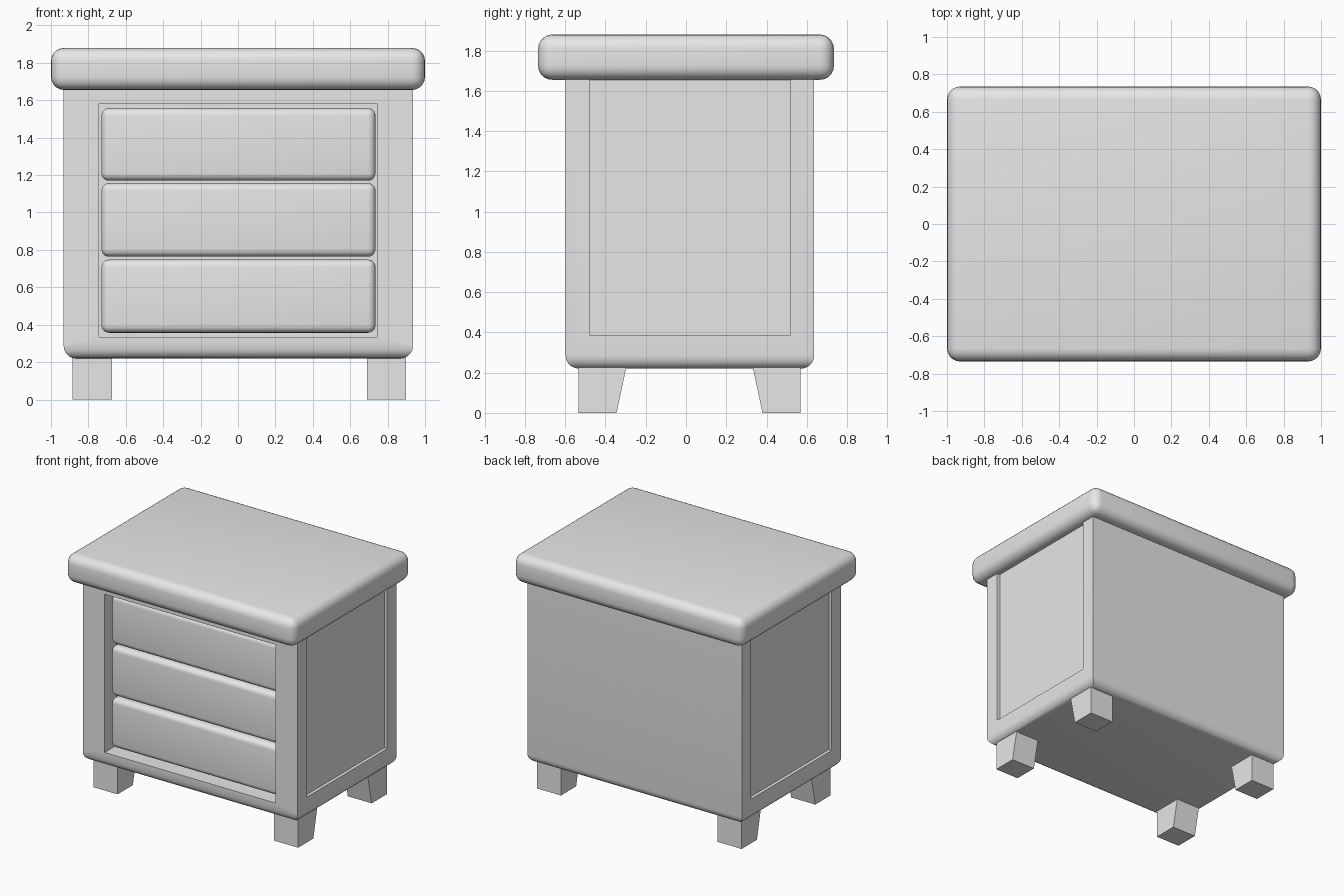
import bpy, bmesh

if "Cube" in bpy.data.objects:
    bpy.data.objects.remove(bpy.data.objects["Cube"])

grey = bpy.data.materials.new("plain grey")
grey.diffuse_color = (0.8, 0.8, 0.8, 1)
grey.use_nodes = True
grey.node_tree.nodes["Principled BSDF"].inputs["Base Color"].default_value = grey.diffuse_color


def box(name, x, y, z, radius=0, segments=5, pick=None):
    """Box from (min, max) ranges; rounds the edges chosen by pick (all if None)."""
    bm = bmesh.new()
    bmesh.ops.create_cube(bm, size=1)
    for v in bm.verts:
        v.co = [r[0] if c < 0 else r[1] for c, r in zip(v.co, (x, y, z))]
    if radius:
        edges = [e for e in bm.edges if pick is None or pick(e)]
        bmesh.ops.bevel(bm, geom=edges, offset=radius, segments=segments,
                        profile=0.5, affect='EDGES')
    bmesh.ops.recalc_face_normals(bm, faces=bm.faces)
    mesh = bpy.data.meshes.new(name)
    bm.to_mesh(mesh)
    bm.free()
    mesh.materials.append(grey)
    ob = bpy.data.objects.new(name, mesh)
    bpy.context.collection.objects.link(ob)
    return ob


def smooth(ob):
    bpy.ops.object.select_all(action='DESELECT')
    ob.select_set(True)
    bpy.context.view_layer.objects.active = ob
    bpy.ops.object.shade_smooth_by_angle(angle=0.6)


# Rounded slab on top
smooth(box("top_slab", (-1, 1), (-0.735, 0.735), (1.655, 1.88), 0.07))

# Cabinet body, rounded along the bottom edges only
body = box("cabinet_body", (-0.932, 0.935), (-0.598, 0.637), (0.22, 1.67), 0.065,
           pick=lambda e: all(v.co.z < 0.3 for v in e.verts))

# Recesses: drawer opening in front, sunken panel on each side
cutters = [
    box("drawer_opening_cutter", (-0.742, 0.747), (-0.8, -0.45), (0.335, 1.58)),
    box("right_panel_cutter", (0.91, 1.1), (-0.48, 0.52), (0.387, 1.8)),
    box("left_panel_cutter", (-1.1, -0.907), (-0.48, 0.52), (0.387, 1.8)),
]
for cutter in cutters:
    cutter.hide_render = True
    cutter.hide_viewport = True
    mod = body.modifiers.new(cutter.name, 'BOOLEAN')
    mod.object = cutter
    mod.operation = 'DIFFERENCE'
    mod.solver = 'EXACT'
smooth(body)

# Three rounded drawers set back inside the opening
for i, z in enumerate([(0.357, 0.748), (0.764, 1.157), (1.17, 1.558)]):
    smooth(box(f"drawer_{i + 1}", (-0.73, 0.735), (-0.545, -0.40), z, 0.04))

# Legs: straight outside, sloping in on the side facing the middle
for side, x in (("left", (-0.884, -0.674)), ("right", (0.69, 0.898))):
    for end, y, slope in (("front", (-0.535, -0.297), -0.048),
                          ("back", (0.332, 0.57), 0.048)):
        leg = box(f"{end}_{side}_leg", x, y, (0, 0.225))
        for v in leg.data.vertices:
            if v.co.z < 0.1 and abs(v.co.y) < 0.4:
                v.co.y += slope
